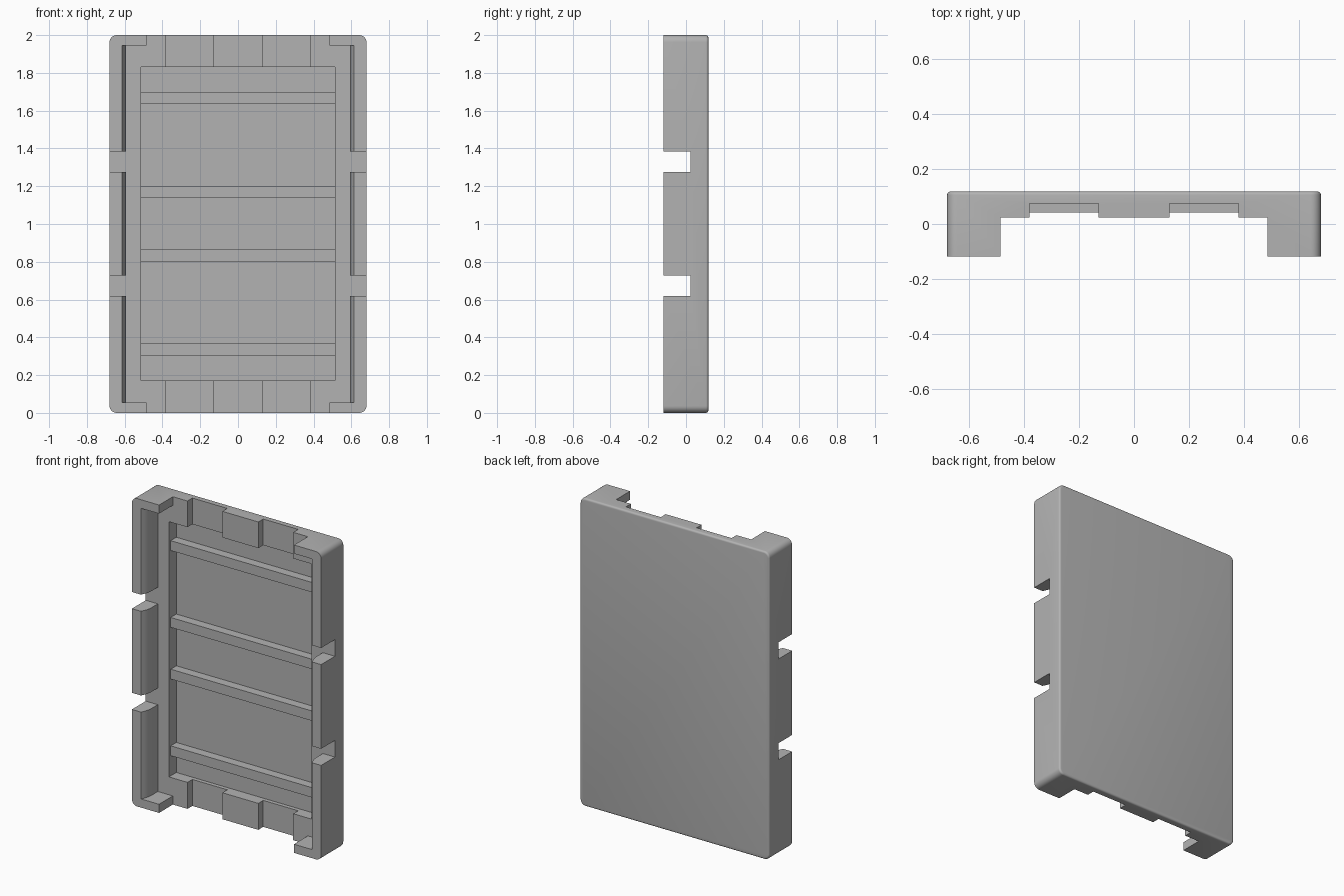
import bpy, bmesh, math

cube = bpy.data.objects.get("Cube")
if cube:
    bpy.data.objects.remove(cube, do_unlink=True)

W, D, H = 0.68, 0.118, 2.0      # half width, half depth, height
FRAME, NOTCH, FLOOR, RIB = 0.024, 0.0745, 0.1, 0.042   # y of each level
OPEN = -0.3                     # cutters start in front of the tray

grey = bpy.data.materials.new("plain grey")
grey.use_nodes = True
colour = (0.45, 0.45, 0.45, 1)
grey.diffuse_color = colour
grey.node_tree.nodes["Principled BSDF"].inputs["Base Color"].default_value = colour


def finish(name, bm):
    bmesh.ops.recalc_face_normals(bm, faces=bm.faces)
    mesh = bpy.data.meshes.new(name)
    bm.to_mesh(mesh)
    bm.free()
    mesh.materials.append(grey)
    ob = bpy.data.objects.new(name, mesh)
    bpy.context.collection.objects.link(ob)
    return ob


def prism(points, z0, z1):
    """Extrude an xy outline from z0 to z1."""
    bm = bmesh.new()
    face = bm.faces.new([bm.verts.new((x, y, z0)) for x, y in points])
    top = bmesh.ops.extrude_face_region(bm, geom=[face])["geom"]
    verts = [v for v in top if isinstance(v, bmesh.types.BMVert)]
    bmesh.ops.translate(bm, verts=verts, vec=(0, 0, z1 - z0))
    return bm


def box(x0, x1, y0, y1, z0, z1):
    return prism([(x0, y0), (x1, y0), (x1, y1), (x0, y1)], z0, z1)


# Solid body: rounded corners, then a small round along the back edge
bm = box(-W, W, -D, D, 0, H)
corners = [e for e in bm.edges
           if abs(e.verts[0].co.y - e.verts[1].co.y) > D]
bmesh.ops.bevel(bm, geom=corners, offset=0.037, segments=6,
                profile=0.5, affect='EDGES')
back = [e for e in bm.edges if all(v.co.y > D - 0.001 for v in e.verts)]
bmesh.ops.bevel(bm, geom=back, offset=0.012, segments=4,
                profile=0.5, affect='EDGES')
body = finish("tray_body", bm)

# Interior outline with a curved lip along both side walls
steps = 6
lip = []
for i in range(steps + 1):
    t = i / steps
    bulge = 0.005 * math.sin(math.pi * t)
    lip.append((0.615 - 0.022 * t - bulge, -D + 0.075 * t))
half = [(0.615, OPEN)] + lip + [(0.593, FRAME)]
outline = half + [(-x, y) for x, y in reversed(half)]

cutters = [
    prism(outline, 0.056, 1.944),                          # interior
    box(-0.485, 0.485, OPEN, FRAME, -0.1, H + 0.1),        # end openings
    box(-0.513, 0.513, OPEN, FLOOR, 0.172, 1.83),          # pocket
]
for z0, z1 in ((0.62, 0.728), (1.275, 1.383)):             # side slots
    cutters.append(box(-1, 1, OPEN, FRAME, z0, z1))
for x0, x1 in ((-0.38, -0.129), (0.129, 0.38)):            # end notches
    for z0, z1 in ((-0.1, 0.25), (1.75, H + 0.1)):
        cutters.append(box(x0, x1, OPEN, NOTCH, z0, z1))

bpy.context.view_layer.objects.active = body
for bm in cutters:
    cutter = finish("cutter", bm)
    cutter.hide_render = True
    mod = body.modifiers.new("cut", 'BOOLEAN')
    mod.operation = 'DIFFERENCE'
    mod.solver = 'EXACT'
    mod.object = cutter
    bpy.ops.object.modifier_apply(modifier=mod.name)
    bpy.data.objects.remove(cutter, do_unlink=True)

for ob in bpy.context.selected_objects:
    ob.select_set(False)
body.select_set(True)
bpy.ops.object.shade_smooth_by_angle(angle=math.radians(25))

# Cross ribs on the pocket floor
for i, z in enumerate((0.335, 0.833, 1.169, 1.668)):
    finish(f"cross_rib_{i + 1}",
           box(-0.513, 0.513, RIB, FLOOR + 0.005, z - 0.032, z + 0.032))
